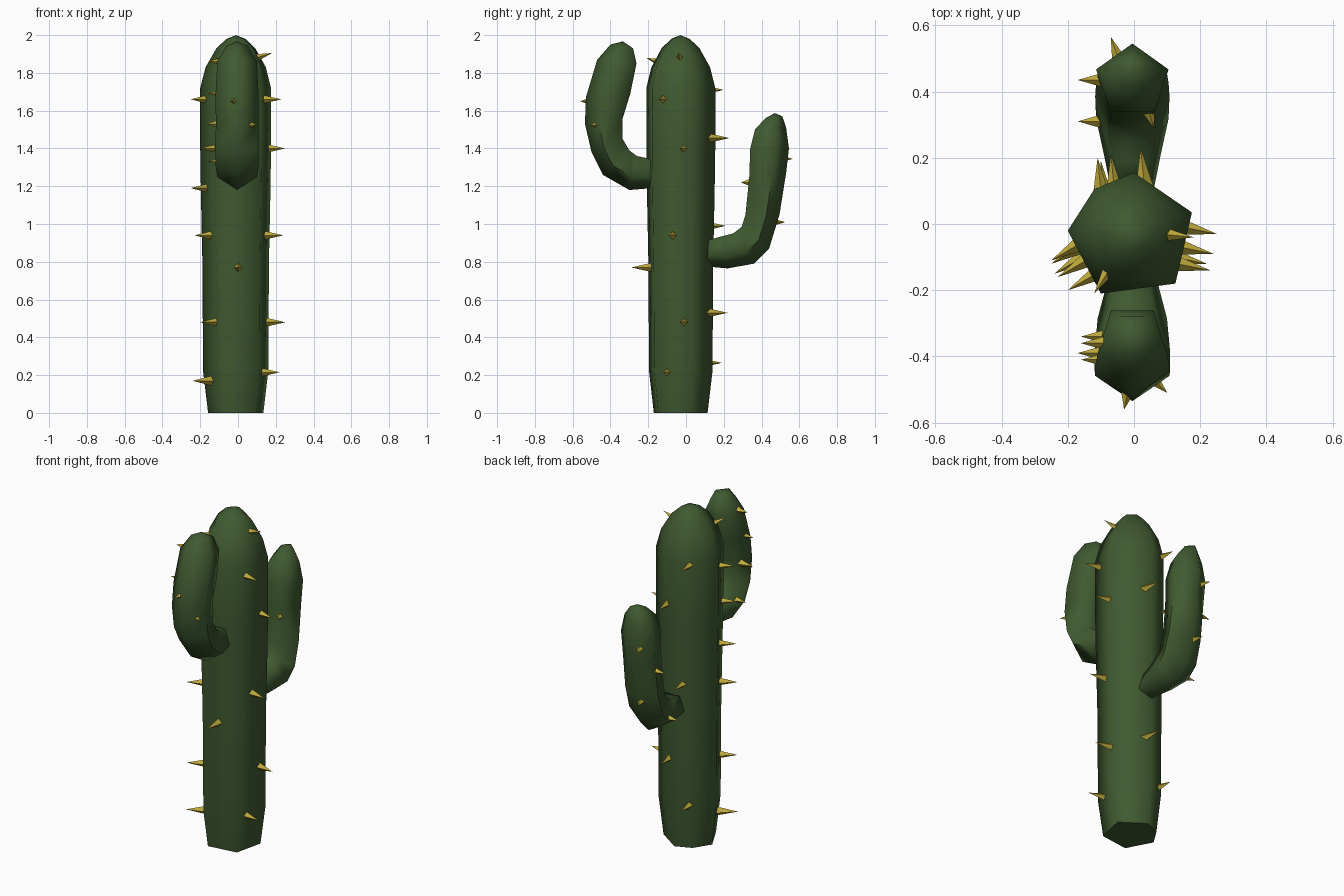
import bpy, bmesh, math
from mathutils import Vector

cube = bpy.data.objects.get("Cube")
if cube:
    bpy.data.objects.remove(cube, do_unlink=True)


def make_material(name, color):
    mat = bpy.data.materials.new(name)
    mat.use_nodes = True
    mat.diffuse_color = (*color, 1)
    bsdf = next(n for n in mat.node_tree.nodes if n.type == 'BSDF_PRINCIPLED')
    bsdf.inputs["Base Color"].default_value = (*color, 1)
    return mat


green = make_material("cactus green", (0.05, 0.102, 0.03))
yellow = make_material("spine yellow", (0.52, 0.40, 0.045))


def finish(bm, name, mat, smooth):
    bmesh.ops.recalc_face_normals(bm, faces=bm.faces)
    mesh = bpy.data.meshes.new(name)
    bm.to_mesh(mesh)
    bm.free()
    mesh.materials.append(mat)
    obj = bpy.data.objects.new(name, mesh)
    bpy.context.collection.objects.link(obj)
    if smooth:
        bpy.ops.object.select_all(action='DESELECT')
        bpy.context.view_layer.objects.active = obj
        obj.select_set(True)
        bpy.ops.object.shade_smooth_by_angle(angle=math.radians(76))
    return obj


def loft(name, rings, apex):
    """Skin a stack of equal rings, flat at the start, pointed at the end."""
    bm = bmesh.new()
    loops = [[bm.verts.new(p) for p in ring] for ring in rings]
    n = len(loops[0])
    for a, b in zip(loops, loops[1:]):
        for i in range(n):
            j = (i + 1) % n
            bm.faces.new((a[i], a[j], b[j], b[i]))
    bm.faces.new(loops[0])
    top = bm.verts.new(apex)
    for i in range(n):
        bm.faces.new((loops[-1][i], loops[-1][(i + 1) % n], top))
    return finish(bm, name, green, True)


# Trunk: uneven six-sided section scaled up the height
section = [(0.185, 0.065), (0.135, -0.15), (-0.09, -0.18),
           (-0.19, 0.01), (-0.11, 0.135), (0.01, 0.185)]
profile = [(0, 0.78), (0.22, 0.92), (0.8, 0.94), (1.15, 0.98), (1.4, 1),
           (1.72, 1), (1.83, 0.85), (1.93, 0.55), (1.98, 0.27)]
cx, cy = -0.01, -0.03
loft("trunk", [[(cx + x * s, cy + y * s, z) for x, y in section]
               for z, s in profile], (cx, cy, 2))


def arm(name, ribs, apex):
    """Five-sided tube; each rib is outer (y, z), inner (y, z), half width."""
    rings = []
    for oy, oz, iy, iz, w in ribs:
        ring = []
        for k in range(5):
            a = math.tau * k / 5
            t = (1 - math.cos(a)) / 1.809
            ring.append((w * math.sin(a) - 0.005,
                         oy + (iy - oy) * t, oz + (iz - oz) * t))
        rings.append(ring)
    loft(name, rings, (-0.005, *apex))


arm("front_arm", [
    (-0.18, 1.19, -0.17, 1.34, 0.08), (-0.30, 1.18, -0.26, 1.36, 0.11),
    (-0.44, 1.26, -0.30, 1.39, 0.12), (-0.50, 1.38, -0.335, 1.45, 0.12),
    (-0.535, 1.53, -0.335, 1.56, 0.118), (-0.53, 1.67, -0.295, 1.69, 0.12),
    (-0.47, 1.87, -0.262, 1.85, 0.11), (-0.40, 1.95, -0.28, 1.93, 0.06),
], (-0.335, 1.967))
arm("back_arm", [
    (0.11, 0.775, 0.12, 0.915, 0.07), (0.22, 0.765, 0.19, 0.935, 0.09),
    (0.36, 0.79, 0.25, 0.95, 0.115), (0.44, 0.87, 0.295, 0.985, 0.118),
    (0.495, 1.05, 0.315, 1.05, 0.115), (0.53, 1.27, 0.335, 1.25, 0.11),
    (0.545, 1.40, 0.34, 1.40, 0.115), (0.53, 1.51, 0.365, 1.50, 0.09),
    (0.51, 1.57, 0.42, 1.56, 0.045),
], (0.47, 1.587))


def spines(name, direction, tips, length=0.115):
    """Four-sided thorns that share a direction, placed by their tips."""
    bm = bmesh.new()
    d = Vector(direction).normalized()
    u = d.cross(Vector((0, 0, 1))).normalized()
    v = u.cross(d)
    for tip in tips:
        end = Vector(tip)
        base = end - d * length
        ring = [bm.verts.new(base + s * 0.026 * axis)
                for s, axis in ((1, u), (1, v), (-1, u), (-1, v))]
        point = bm.verts.new(end)
        bm.faces.new(ring)
        for i in range(4):
            bm.faces.new((ring[i], ring[(i + 1) % 4], point))
    finish(bm, name, yellow, False)


# Spines on each side of the trunk
spines("trunk_left_spines", (1, -0.2, 0), [
    (0.23, -0.14, 1.66), (0.25, -0.03, 1.4), (0.24, -0.09, 0.94),
    (0.25, -0.03, 0.48), (0.22, -0.12, 0.215)])
spines("trunk_right_spines", (-0.85, -0.5, 0), [
    (-0.25, -0.11, 1.66), (-0.2, -0.2, 1.4), (-0.25, -0.12, 1.19),
    (-0.23, -0.16, 0.94), (-0.2, -0.2, 0.48), (-0.24, -0.15, 0.17)])
spines("trunk_back_spines", (-0.1, 1, 0), [
    (-0.11, 0.2, 1.71), (0.02, 0.23, 1.455), (-0.07, 0.21, 0.99),
    (0.01, 0.22, 0.53), (-0.1, 0.19, 0.265)])
spines("trunk_front_spine", (0, -1, 0), [(0, -0.29, 0.77)])
spines("crown_left_spine", (1, -0.1, 0.3), [(0.18, -0.04, 1.905)])
spines("crown_right_spine", (-0.5, -0.8, 0.3), [(-0.12, -0.21, 1.88)])

# Spines on the arms
spines("front_arm_right_spines", (-1, 0, 0), [
    (-0.16, -0.36, 1.86), (-0.16, -0.41, 1.69),
    (-0.17, -0.39, 1.53), (-0.16, -0.34, 1.33)], 0.09)
spines("front_arm_front_spine", (-0.2, -1, 0), [(-0.03, -0.56, 1.65)], 0.07)
spines("front_arm_left_spine", (0.7, -0.7, 0), [(0.1, -0.51, 1.525)], 0.08)
spines("back_arm_back_spines", (-0.35, 1, 0), [
    (-0.07, 0.565, 1.345), (-0.05, 0.525, 1.01)], 0.09)
spines("back_arm_right_spines", (-1, 0, 0), [
    (-0.17, 0.435, 1.2), (-0.17, 0.31, 0.87)], 0.09)
spines("back_arm_inner_spine", (0.3, -1, 0), [(0.06, 0.29, 1.22)], 0.07)
